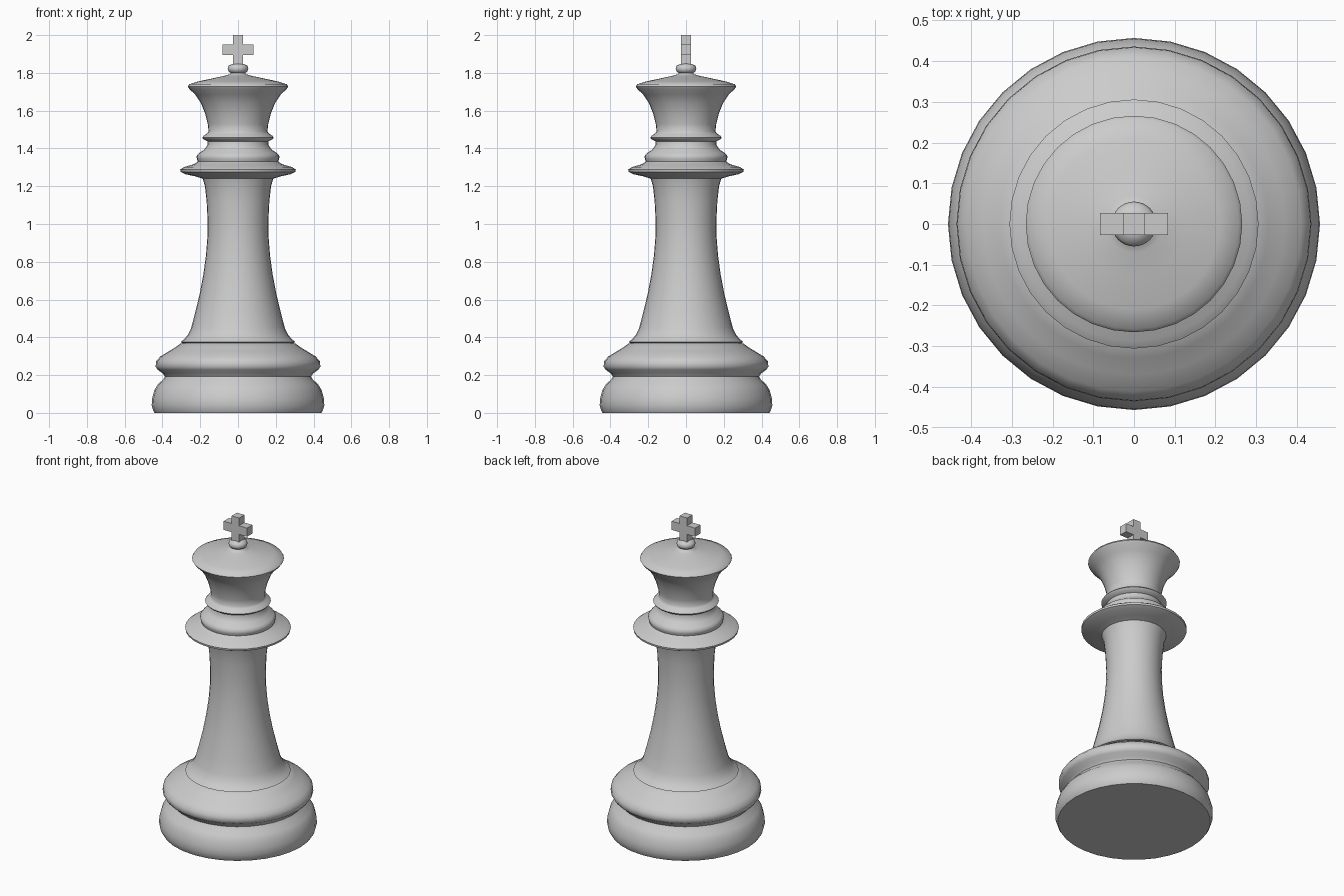
import bpy, bmesh, math

if "Cube" in bpy.data.objects:
    bpy.data.objects.remove(bpy.data.objects["Cube"])

SEGMENTS = 32


def lathe(name, profile, sharp=50):
    """Revolve (radius, height) points around z; ends are closed at the axis."""
    bm = bmesh.new()
    rings = []
    for r, z in profile:
        if r == 0:
            rings.append([bm.verts.new((0, 0, z))] * SEGMENTS)
        else:
            rings.append([bm.verts.new((r * math.cos(a), r * math.sin(a), z))
                          for a in (2 * math.pi * i / SEGMENTS for i in range(SEGMENTS))])
    for low, high in zip(rings, rings[1:]):
        for i in range(SEGMENTS):
            j = (i + 1) % SEGMENTS
            corners = list(dict.fromkeys((low[i], low[j], high[j], high[i])))
            bm.faces.new(corners)
    bmesh.ops.recalc_face_normals(bm, faces=bm.faces)
    return finish(name, bm, sharp)


def finish(name, bm, sharp=None):
    mesh = bpy.data.meshes.new(name)
    bm.to_mesh(mesh)
    bm.free()
    obj = bpy.data.objects.new(name, mesh)
    bpy.context.collection.objects.link(obj)
    if sharp:
        bpy.ops.object.select_all(action='DESELECT')
        obj.select_set(True)
        bpy.context.view_layer.objects.active = obj
        bpy.ops.object.shade_smooth_by_angle(angle=math.radians(sharp))
    return obj


# Turned body: foot, groove, upper base, shaft, collars, crown and finial
foot = [(0, 0), (0.442, 0), (0.449, 0.012), (0.457, 0.04), (0.455, 0.075),
        (0.443, 0.12), (0.425, 0.15), (0.397, 0.176), (0.387, 0.192)]
upper_base = [(0.397, 0.208), (0.425, 0.228), (0.436, 0.245), (0.434, 0.272),
              (0.412, 0.298), (0.37, 0.324), (0.33, 0.348), (0.306, 0.366), (0.292, 0.369)]
shaft = [(0.305, 0.375), (0.285, 0.39), (0.264, 0.415), (0.248, 0.45), (0.227, 0.53),
         (0.203, 0.63), (0.184, 0.73), (0.17, 0.83), (0.162, 0.93), (0.161, 1.02),
         (0.166, 1.12), (0.175, 1.2), (0.187, 1.24)]
collars = [(0.225, 1.252), (0.28, 1.264), (0.304, 1.276), (0.306, 1.288), (0.287, 1.301),
           (0.235, 1.316), (0.213, 1.33), (0.218, 1.345), (0.219, 1.36), (0.207, 1.375),
           (0.177, 1.395), (0.162, 1.418), (0.16, 1.438), (0.184, 1.449),
           (0.19, 1.458), (0.18, 1.469), (0.164, 1.479)]
crown = [(0.156, 1.49), (0.16, 1.53), (0.174, 1.585), (0.196, 1.64), (0.226, 1.685),
         (0.258, 1.715), (0.266, 1.728), (0.258, 1.74), (0.21, 1.755), (0.13, 1.772),
         (0.07, 1.785), (0.042, 1.793)]
finial = [(0.038, 1.8), (0.05, 1.807), (0.055, 1.822), (0.05, 1.838), (0.03, 1.848), (0, 1.852)]
lathe("turned_body", foot + upper_base + shaft + collars + crown + finial)

# Flat-faced cross on top
w, arm, depth = 0.026, 0.083, 0.027
low, mid, top, bottom = 1.896, 1.951, 2.0, 1.835
half = [(w, bottom), (w, low), (arm, low), (arm, mid), (w, mid), (w, top)]
outline = half + [(-x, z) for x, z in reversed(half)]
bm = bmesh.new()
face = bm.faces.new([bm.verts.new((x, -depth, z)) for x, z in outline])
extruded = bmesh.ops.extrude_face_region(bm, geom=[face], use_keep_orig=True)
moved = [g for g in extruded["geom"] if isinstance(g, bmesh.types.BMVert)]
bmesh.ops.translate(bm, verts=moved, vec=(0, 2 * depth, 0))
bmesh.ops.recalc_face_normals(bm, faces=bm.faces)
finish("top_cross", bm)
